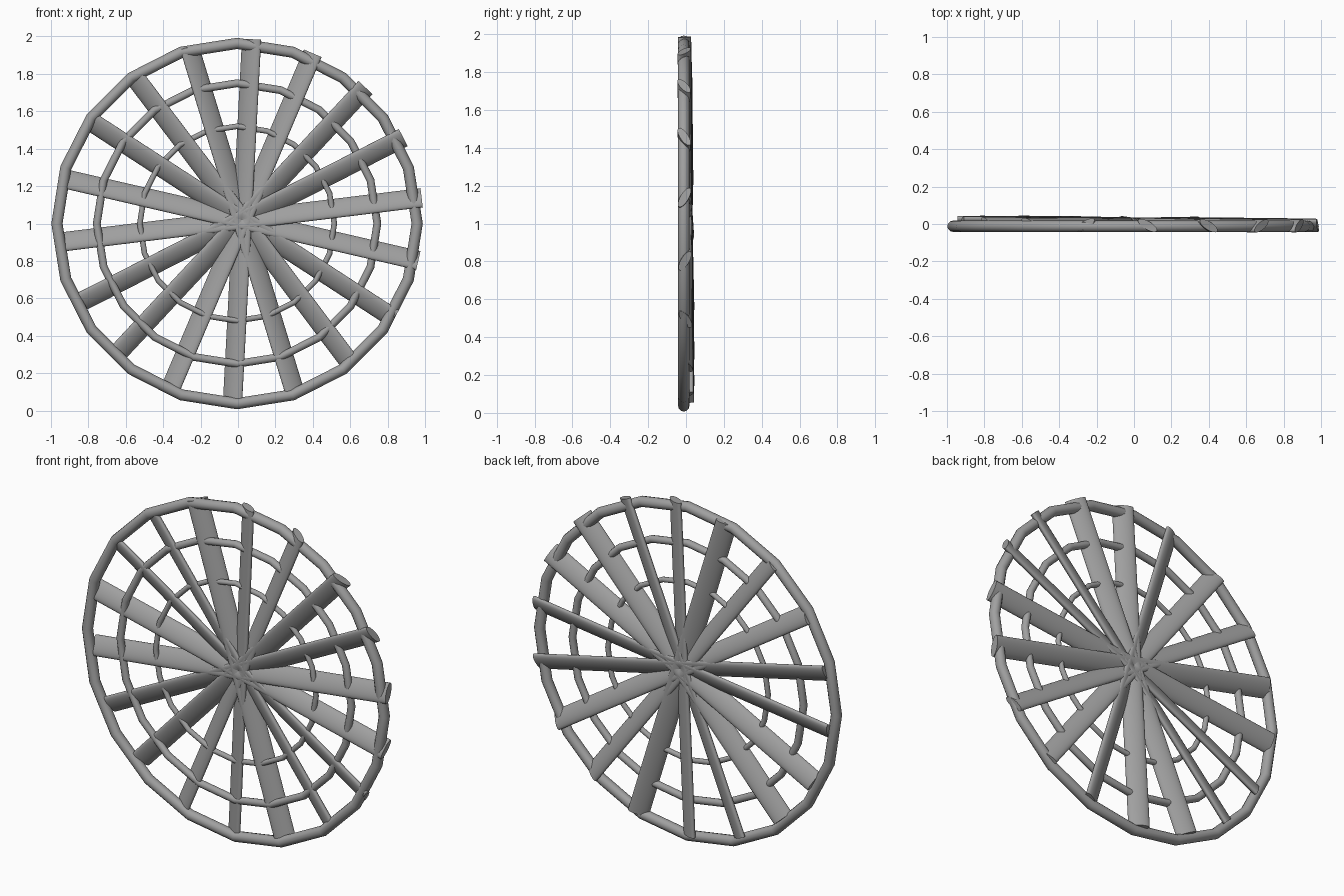
import bpy
import math
from mathutils import Matrix, Vector

cube = bpy.data.objects.get("Cube")
if cube:
    bpy.data.objects.remove(cube, do_unlink=True)

# Single grey finish
grey = bpy.data.materials.new("plain_grey")
grey.use_nodes = True
colour = (0.35, 0.35, 0.35, 1)
grey.diffuse_color = colour
grey.node_tree.nodes["Principled BSDF"].inputs["Base Color"].default_value = colour


def finish(name, matrix):
    obj = bpy.context.object
    obj.name = name
    obj.data.transform(matrix)
    obj.data.materials.append(grey)
    bpy.ops.object.shade_smooth_by_angle(angle=math.radians(40))


def ring(name, radius, thickness):
    bpy.ops.mesh.primitive_torus_add(major_radius=radius, minor_radius=thickness,
                                     major_segments=20, minor_segments=12)
    upright = Matrix.Rotation(math.pi / 2, 4, "X")
    finish(name, Matrix.Translation((-0.005, -0.012, 1.0)) @ upright)


def spoke(name, angle, lean):
    """Flattened bar across the whole wheel, its blade twisted by lean."""
    c, s = math.cos(angle), math.sin(angle)
    along = Vector((c, -0.0075 * (c + s), s))
    across = Vector((-s, 0, c))
    depth = Vector((0, 1, 0))
    wide = across * math.cos(lean) + depth * math.sin(lean)
    flat = across * math.sin(lean) - depth * math.cos(lean)
    matrix = Matrix((wide * 0.058, flat * 0.022, along * 0.967)).transposed().to_4x4()
    bpy.ops.mesh.primitive_cylinder_add(vertices=24, radius=1, depth=2)
    finish(name, Matrix.Translation((0.022, 0, 1.02)) @ matrix)


# Outer rim and two thinner inner rings
ring("outer_rim", 0.963, 0.03)
ring("middle_ring", 0.75, 0.021)
ring("inner_ring", 0.52, 0.015)

# Nine full-width spokes, twisted one way or the other
for i, side in enumerate((1, -1, -1, 1, -1, -1, 1, 1, -1)):
    spoke(f"spoke_{i + 1}", math.radians(-13 - 20 * i), side * math.radians(30))
